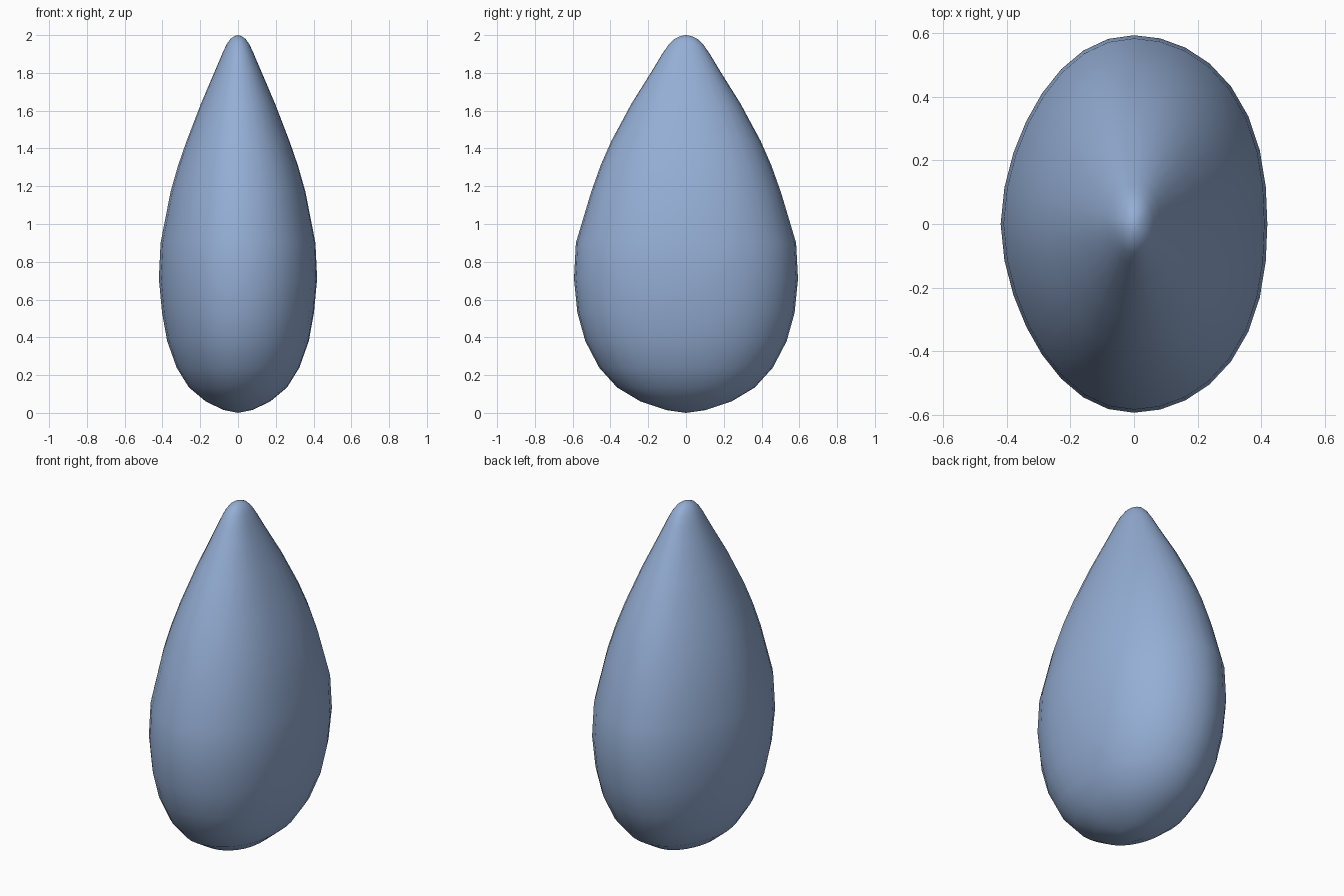
import bpy, bmesh, math

if "Cube" in bpy.data.objects:
    bpy.data.objects.remove(bpy.data.objects["Cube"])

# Half outline seen from the side: (height, half width in x, half width in y)
PROFILE = [
    (0.015, 0.075, 0.105), (0.06, 0.17, 0.24), (0.135, 0.26, 0.365),
    (0.24, 0.325, 0.46), (0.38, 0.375, 0.533), (0.53, 0.402, 0.575),
    (0.71, 0.419, 0.593), (0.90, 0.410, 0.583), (1.17, 0.357, 0.502),
    (1.31, 0.317, 0.452), (1.44, 0.272, 0.395), (1.64, 0.195, 0.287),
    (1.815, 0.12, 0.177), (1.90, 0.084, 0.126), (1.95, 0.061, 0.092),
    (1.98, 0.040, 0.061), (1.995, 0.018, 0.028),
]
SIDES = 32


def section_point(angle, rx, ry):
    # Oval section, a little fuller on the +x side than on the -x side
    c, s = math.cos(angle), math.sin(angle)
    n = 2.03 + 0.22 * c
    k = (abs(c) ** n + abs(s) ** n) ** (-1 / n)
    return rx * k * c, ry * k * s


# Teardrop body
bm = bmesh.new()
rings = []
for z, rx, ry in PROFILE:
    ring = []
    for i in range(SIDES):
        x, y = section_point(2 * math.pi * i / SIDES, rx, ry)
        ring.append(bm.verts.new((x, y, z)))
    rings.append(ring)
bottom = bm.verts.new((0, 0, 0))
tip = bm.verts.new((0, 0, 2))
for i in range(SIDES):
    j = (i + 1) % SIDES
    bm.faces.new((bottom, rings[0][j], rings[0][i]))
    bm.faces.new((tip, rings[-1][i], rings[-1][j]))
    for low, high in zip(rings, rings[1:]):
        bm.faces.new((low[i], low[j], high[j], high[i]))
bmesh.ops.recalc_face_normals(bm, faces=bm.faces)
for f in bm.faces:
    f.smooth = True

mesh = bpy.data.meshes.new("teardrop_body")
bm.to_mesh(mesh)
bm.free()
body = bpy.data.objects.new("teardrop_body", mesh)
bpy.context.collection.objects.link(body)

# Slate blue colour
blue = bpy.data.materials.new("slate_blue")
blue.diffuse_color = (0.30, 0.425, 0.665, 1)
blue.use_nodes = True
blue.node_tree.nodes["Principled BSDF"].inputs["Base Color"].default_value = blue.diffuse_color
mesh.materials.append(blue)
